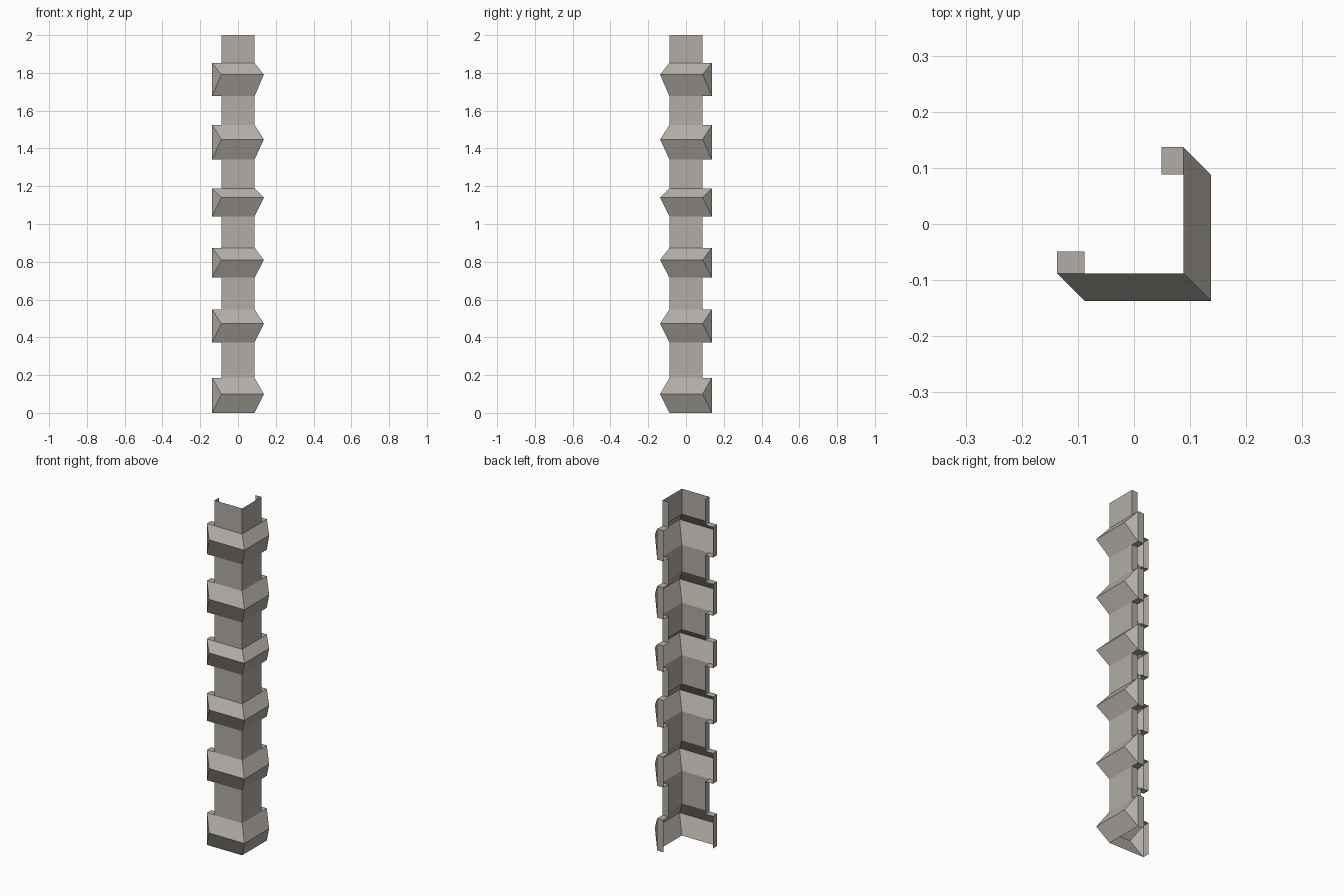
import bpy
import bmesh

if "Cube" in bpy.data.objects:
    bpy.data.objects.remove(bpy.data.objects["Cube"])

# One stone colour
stone = bpy.data.materials.new("warm_grey_stone")
stone.diffuse_color = (0.445, 0.413, 0.376, 1.0)
stone.use_nodes = True
stone.node_tree.nodes["Principled BSDF"].inputs["Base Color"].default_value = stone.diffuse_color

# Plan positions of the front arm (the side arm is its diagonal mirror)
WIDE, NARROW = -0.137, -0.088    # free end of a block / of the shaft
OUT, FACE, BACK = -0.137, -0.088, -0.049   # ridge, wall face, return edge
INNER, OUTER = 0.088, 0.137      # corner at wall face / at ridge


def build(name, faces):
    """Make an open shell from the front-arm faces plus their diagonal mirror."""
    bm = bmesh.new()
    for f in faces:
        bm.faces.new([bm.verts.new(p) for p in f])
        bm.faces.new([bm.verts.new((-y, -x, z)) for x, y, z in reversed(f)])
    bmesh.ops.remove_doubles(bm, verts=bm.verts[:], dist=1e-5)
    mesh = bpy.data.meshes.new(name)
    bm.to_mesh(mesh)
    bm.free()
    mesh.materials.append(stone)
    bpy.context.collection.objects.link(bpy.data.objects.new(name, mesh))


def wall(x0, y0, x1, y1, b, t):
    return [(x0, y0, b), (x1, y1, b), (x1, y1, t), (x0, y0, t)]


def block(name, b, r, t):
    """Quoin block: ridge at height r, hipped free ends, short returns."""
    cap = [(WIDE, FACE), (NARROW, FACE), (NARROW, BACK), (WIDE, BACK)]
    faces = [
        [(NARROW, OUT, r), (OUTER, OUT, r), (INNER, FACE, t), (WIDE, FACE, t)],
        [(WIDE, FACE, b), (INNER, FACE, b), (OUTER, OUT, r), (NARROW, OUT, r)],
        [(WIDE, FACE, t), (WIDE, FACE, b), (NARROW, OUT, r)],
        wall(WIDE, BACK, WIDE, FACE, b, t),
        [(x, y, t) for x, y in cap],
    ]
    if b > 0:
        faces.append([(x, y, b) for x, y in reversed(cap)])
    build(name, faces)


def shaft(name, b, t):
    """Plain recessed corner strip between blocks."""
    build(name, [wall(NARROW, FACE, INNER, FACE, b, t),
                 wall(NARROW, BACK, NARROW, FACE, b, t)])


# Bottom, ridge and top height of each block
levels = [(0.0, 0.10, 0.185), (0.373, 0.472, 0.548), (0.716, 0.81, 0.874),
          (1.04, 1.139, 1.188), (1.342, 1.448, 1.524), (1.677, 1.791, 1.853)]
ends = [lv[0] for lv in levels[1:]] + [2.0]
for i, ((b, r, t), nxt) in enumerate(zip(levels, ends), 1):
    block(f"quoin_block_{i}", b, r, t)
    shaft(f"corner_strip_{i}", t, nxt)
